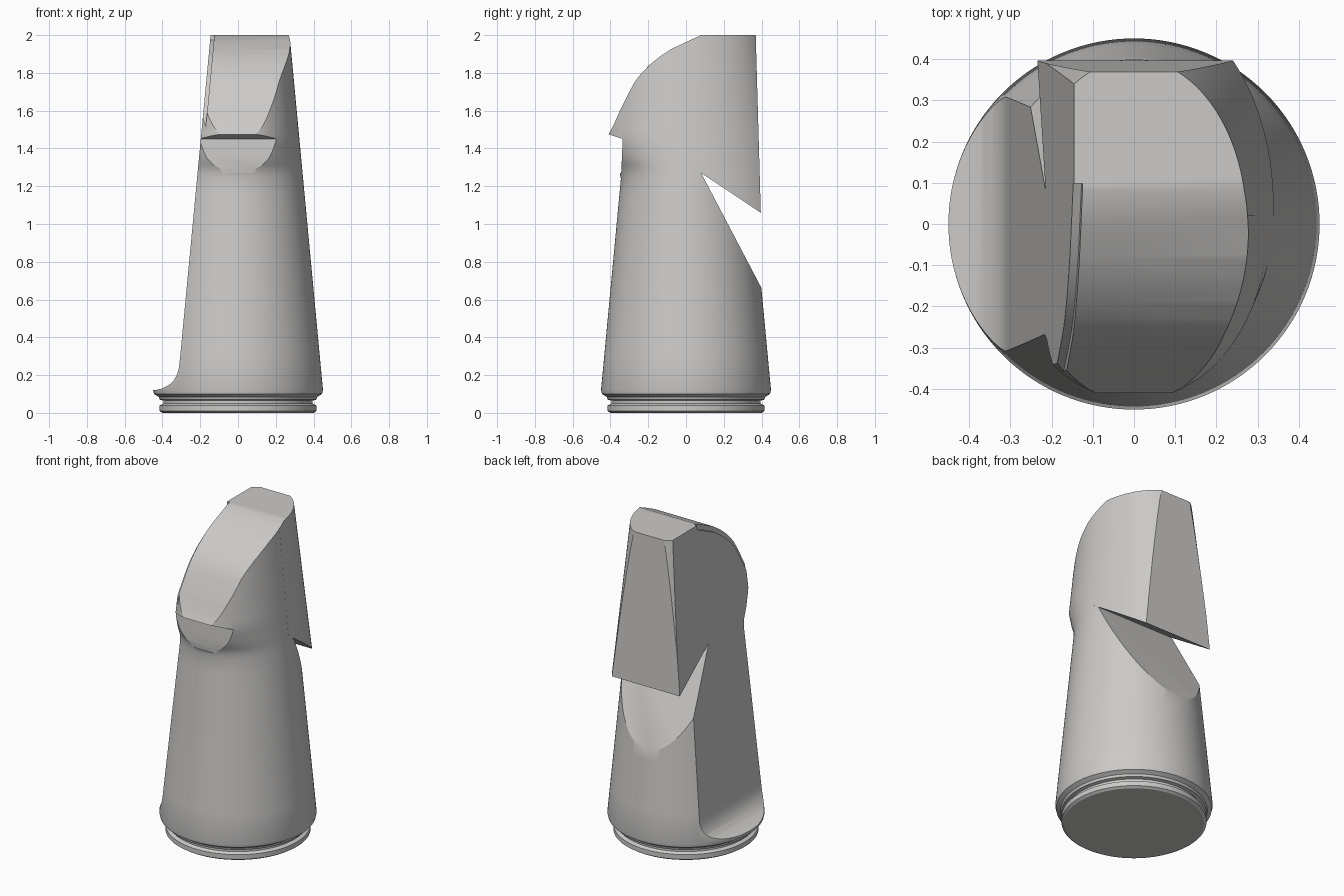
import bpy, bmesh, math

if "Cube" in bpy.data.objects:
    bpy.data.objects.remove(bpy.data.objects["Cube"])

N = 128
grey = bpy.data.materials.new("light_grey")
grey.diffuse_color = (0.6, 0.59, 0.58, 1)
grey.use_nodes = True
grey.node_tree.nodes["Principled BSDF"].inputs["Base Color"].default_value = grey.diffuse_color


def make(name, verts, faces):
    me = bpy.data.meshes.new(name)
    me.from_pydata(verts, [], faces)
    bm = bmesh.new()
    bm.from_mesh(me)
    bmesh.ops.recalc_face_normals(bm, faces=bm.faces)
    bm.to_mesh(me)
    bm.free()
    ob = bpy.data.objects.new(name, me)
    bpy.context.collection.objects.link(ob)
    me.materials.append(grey)
    return ob


def loft(name, rings):
    """Rings are (z, half width, front depth, back depth)."""
    verts, faces = [], []
    for z, rx, rf, rb in rings:
        for i in range(N):
            a = 2 * math.pi * i / N
            s = math.sin(a)
            verts.append((rx * math.cos(a), (rb if s > 0 else rf) * s, z))
    for k in range(len(rings) - 1):
        for i in range(N):
            j = (i + 1) % N
            faces.append((k * N + i, k * N + j, k * N + N + j, k * N + N + i))
    faces.append(tuple(range(N)))
    faces.append(tuple(range((len(rings) - 1) * N, len(rings) * N)))
    return make(name, verts, faces)


def prism(name, pts, place):
    """Extrude a 2D outline; place(u, v, side) gives the 3D point."""
    n = len(pts)
    verts = [place(u, v, s) for s in (0, 1) for u, v in pts]
    faces = [tuple(range(n)), tuple(range(n, 2 * n))]
    faces += [(i, (i + 1) % n, n + (i + 1) % n, n + i) for i in range(n)]
    return make(name, verts, faces)


def boolean(ob, other, op):
    m = ob.modifiers.new(op, 'BOOLEAN')
    m.operation, m.object, m.solver = op, other, 'EXACT'
    bpy.context.view_layer.objects.active = ob
    bpy.ops.object.modifier_apply(modifier=m.name)
    bpy.data.objects.remove(other)


def interp(table, t):
    for (a, u), (b, v) in zip(table, table[1:]):
        if t <= b:
            return u + (v - u) * (t - a) / (b - a)
    return table[-1][1]


def side(u, v, s):
    return (-1 + 2 * s, u, v)


def radius(z):
    return 0.45 - 0.094 * (z - 0.12)


# tapered body with ringed foot and a swelling at the front of the head
foot = [(0, .40), (.01, .415), (.04, .415), (.05, .395), (.065, .395),
        (.07, .415), (.085, .42), (.1, .445), (.12, .45)]
rings = [(z, r, r, r) for z, r in foot]
rings += [(z, radius(z), radius(z), radius(z)) for z in (.3, .6, .9, 1.15, 1.24)]
front = [(1.24, radius(1.24)), (1.29, .355), (1.35, .39), (1.45, .43), (1.7, .405), (2.1, .35)]
for z in (1.27, 1.29, 1.31, 1.33, 1.35, 1.38, 1.41, 1.45, 1.5, 1.6, 1.7, 1.85, 2.1):
    rings.append((z, radius(z), interp(front, z), radius(z)))
body = loft("chess_piece", rings)
boolean(body, prism("body_outline", [
    (-.6, -.1), (.6, -.1), (.6, .279), (.08, 1.27), (.08, 2.2), (-.41, 2.2),
    (-.41, 1.475), (-.335, 1.45), (-.343, 1.27), (-.6, 1.24)], side), 'INTERSECT')

# deeper rear of the head, overhanging the notch
rear = [(z, radius(z), radius(z), .53 - .138 * (z - 1.06))
        for z in (1.0, 1.2, 1.4, 1.6, 1.8, 2.15)]
crown = loft("head_rear", rear)
boolean(crown, prism("rear_outline", [
    (.02, 1.31), (.08, 1.27), (.396, 1.06), (.362, 2.25), (.02, 2.25)], side), 'INTERSECT')
boolean(body, crown, 'UNION')

# curved slope over the top of the head
curve = [(-.41, 1.475), (-.385, 1.52), (-.345, 1.61), (-.30, 1.70), (-.27, 1.755),
         (-.235, 1.80), (-.19, 1.845), (-.14, 1.885), (-.08, 1.925), (0, 1.963), (.08, 2.0)]
boolean(body, prism("top_cutter", [(-.8, 1.475)] + curve + [(.8, 2.0), (.8, 2.4), (-.8, 2.4)],
                    side), 'DIFFERENCE')

# flat flank on the left, filleted into the foot
boolean(body, prism("flank_cutter", [
    (-1, .12), (-.44, .12), (-.40, .13), (-.365, .148), (-.34, .172), (-.322, .205),
    (-.312, .24), (-.307, .29), (-.145, 2.0), (-.135, 2.1), (-1, 2.1)],
    lambda u, v, s: (u, -1 + 2 * s, v)), 'DIFFERENCE')

# narrow rebate along the left edge of the slope
low = [(y + .018, z - .025) for y, z in curve[1:]]
boolean(body, prism("rebate_cutter", low + [(.1, 2.2), (-.8, 2.2), (-.8, 1.5)],
        lambda u, v, s: (-1 if s else -.125 + .094 * (v - 2), u, v)), 'DIFFERENCE')

bpy.ops.object.select_all(action='DESELECT')
body.select_set(True)
bpy.context.view_layer.objects.active = body
bpy.ops.object.shade_smooth_by_angle(angle=math.radians(25))
